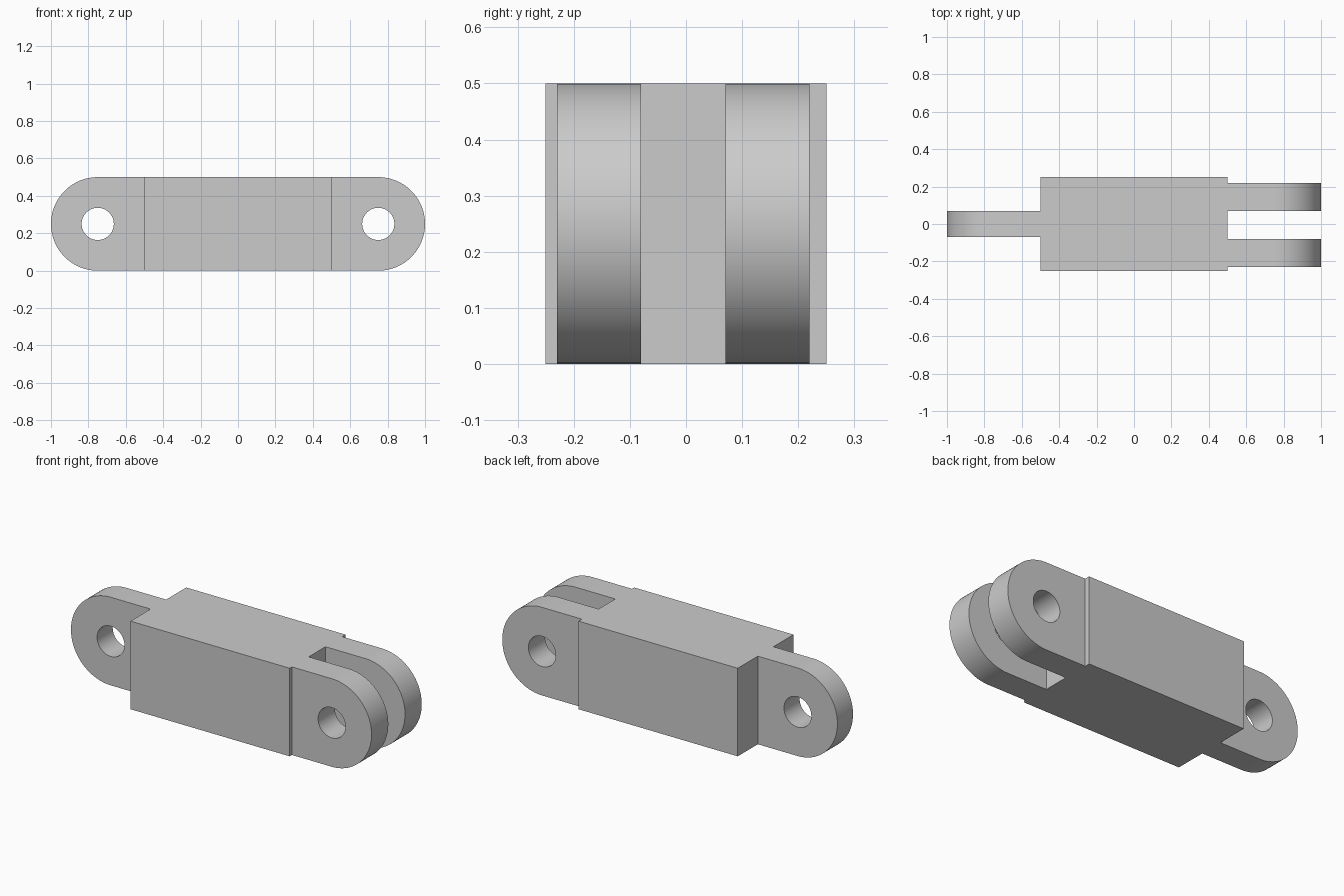
import bpy, bmesh, math

if "Cube" in bpy.data.objects:
    bpy.data.objects.remove(bpy.data.objects["Cube"], do_unlink=True)

HEIGHT = 0.5
RADIUS = HEIGHT / 2
HOLE = 0.086
PIN_X = 0.75
BODY_X = 0.5

# Plain grey metal
grey = bpy.data.materials.new("grey_metal")
grey.use_nodes = True
colour = (0.6, 0.6, 0.6, 1)
grey.diffuse_color = colour
grey.node_tree.nodes["Principled BSDF"].inputs["Base Color"].default_value = colour


def finish(name, bm):
    bmesh.ops.recalc_face_normals(bm, faces=bm.faces[:])
    mesh = bpy.data.meshes.new(name)
    bm.to_mesh(mesh)
    bm.free()
    mesh.materials.append(grey)
    obj = bpy.data.objects.new(name, mesh)
    bpy.context.collection.objects.link(obj)
    bpy.ops.object.select_all(action="DESELECT")
    obj.select_set(True)
    bpy.context.view_layer.objects.active = obj
    bpy.ops.object.shade_smooth_by_angle(angle=math.radians(30))
    return obj


def arc(radius, start, end, steps):
    angles = [start + (end - start) * i / steps for i in range(steps + 1)]
    return [(PIN_X + radius * math.cos(a), RADIUS + radius * math.sin(a)) for a in angles]


def lug(name, side, y_min, y_max):
    """Round-ended plate with a pin hole; side is +1 or -1 along x."""
    bm = bmesh.new()
    outline = [(BODY_X, 0)] + arc(RADIUS, -math.pi / 2, math.pi / 2, 48) + [(BODY_X, HEIGHT)]
    hole = arc(HOLE, 0, 2 * math.pi, 48)[:-1]
    edges = []
    for loop in (outline, hole):
        verts = [bm.verts.new((side * x, y_min, z)) for x, z in loop]
        edges += [bm.edges.new((v, verts[i - 1])) for i, v in enumerate(verts)]
    bmesh.ops.triangle_fill(bm, edges=edges, use_beauty=True)
    grown = bmesh.ops.extrude_face_region(bm, geom=bm.faces[:], use_keep_orig=True)
    moved = [v for v in grown["geom"] if isinstance(v, bmesh.types.BMVert)]
    bmesh.ops.translate(bm, verts=moved, vec=(0, y_max - y_min, 0))
    return finish(name, bm)


# Square central bar
bm = bmesh.new()
bmesh.ops.create_cube(bm, size=1)
bmesh.ops.scale(bm, vec=(2 * BODY_X, 0.5, HEIGHT), verts=bm.verts[:])
bmesh.ops.translate(bm, vec=(0, 0, RADIUS), verts=bm.verts[:])
finish("link_body", bm)

# Single tongue at one end, forked pair at the other
lug("tongue_lug", -1, -0.07, 0.07)
lug("front_fork_lug", 1, -0.23, -0.08)
lug("back_fork_lug", 1, 0.07, 0.22)
